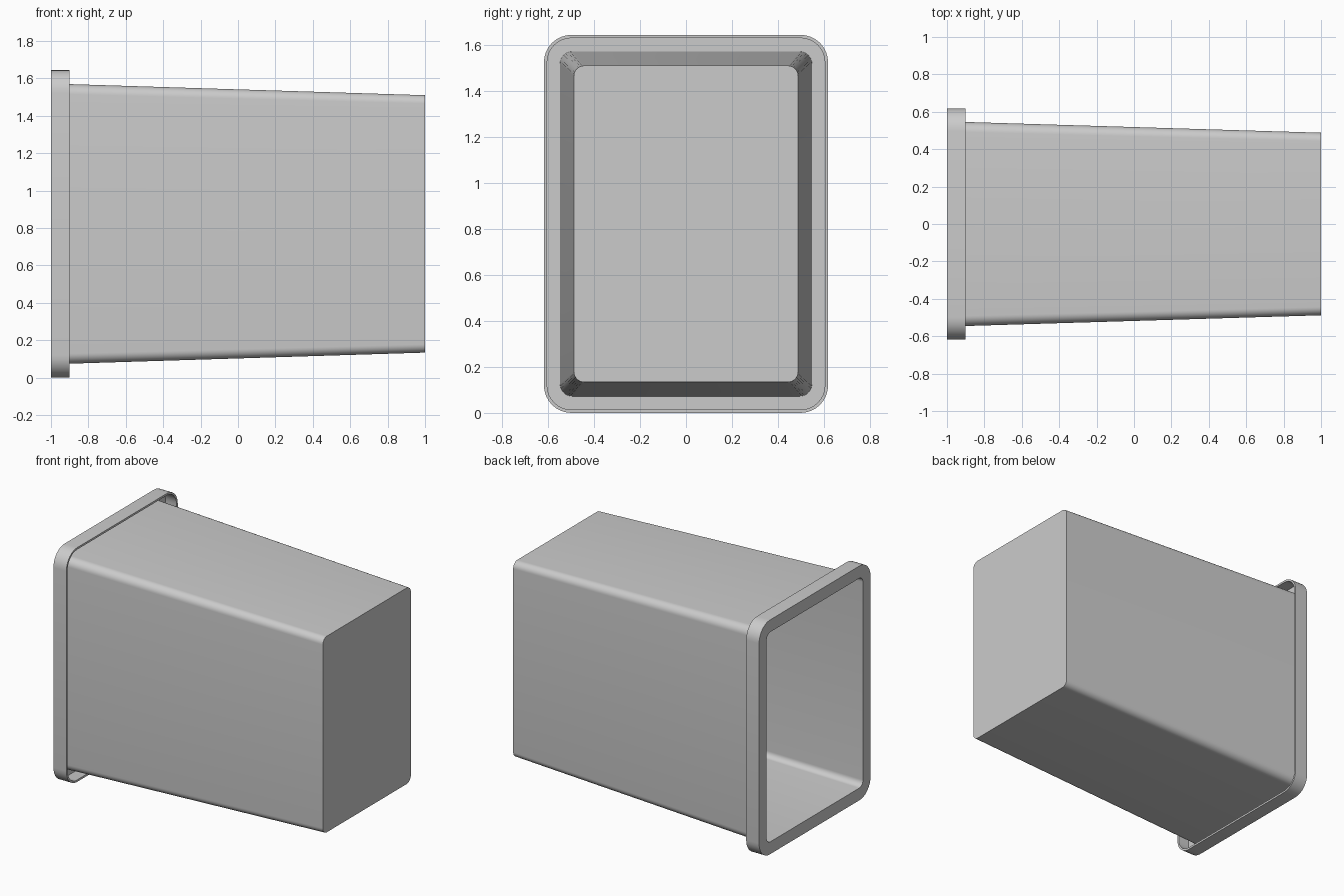
import bpy, bmesh
from math import pi, sin, cos

if "Cube" in bpy.data.objects:
    bpy.data.objects.remove(bpy.data.objects["Cube"])

CZ = 0.822   # height of the bin's axis
SEG = 8      # segments per rounded corner


def ring(bm, x, hy, hz, r):
    """Rounded rectangle of vertices in the plane at x."""
    verts = []
    for i, (sy, sz) in enumerate([(1, 1), (-1, 1), (-1, -1), (1, -1)]):
        for k in range(SEG + 1):
            a = (i + k / SEG) * pi / 2
            verts.append(bm.verts.new((x, sy * (hy - r) + r * cos(a),
                                       CZ + sz * (hz - r) + r * sin(a))))
    return verts


def loft(name, sections):
    """Skin a run of rounded rectangles and cap both ends."""
    bm = bmesh.new()
    rings = [ring(bm, *s) for s in sections]
    for a, b in zip(rings, rings[1:]):
        n = len(a)
        for i in range(n):
            j = (i + 1) % n
            bm.faces.new((a[i], a[j], b[j], b[i]))
    bm.faces.new(rings[0])
    bm.faces.new(rings[-1])
    bmesh.ops.recalc_face_normals(bm, faces=bm.faces)
    me = bpy.data.meshes.new(name)
    bm.to_mesh(me)
    bm.free()
    ob = bpy.data.objects.new(name, me)
    bpy.context.collection.objects.link(ob)
    bpy.context.view_layer.objects.active = ob
    ob.select_set(True)
    bpy.ops.object.shade_smooth_by_angle(angle=pi / 6)
    return ob


# Hollow tapered bin with a turned-over rim: x, half width, half height, radius
loft("bin", [
    (1.0, 0.488, 0.688, 0.045),      # closed end, outside
    (-0.985, 0.548, 0.750, 0.055),   # outer wall meets rim
    (-0.985, 0.604, 0.808, 0.105),   # underside of rim
    (-0.9, 0.604, 0.808, 0.105),     # lip, inner edge
    (-0.9, 0.618, 0.822, 0.12),      # lip, outer edge
    (-1.0, 0.618, 0.822, 0.12),      # rim face, outer edge
    (-1.0, 0.534, 0.736, 0.042),     # opening
    (0.985, 0.474, 0.674, 0.032),    # closed end, inside
])
